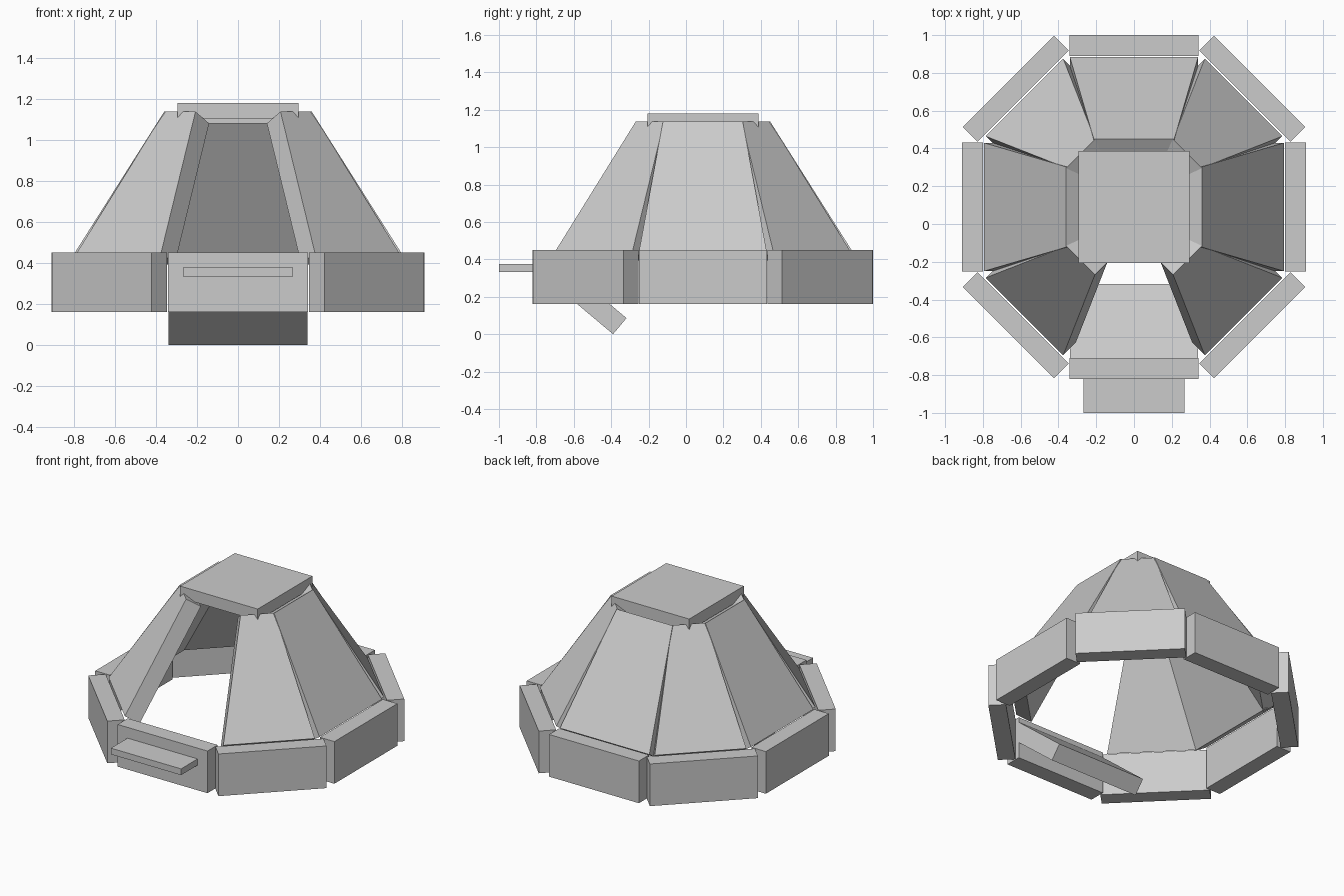
import bpy, bmesh, math
from mathutils import Matrix, Vector

if "Cube" in bpy.data.objects:
    bpy.data.objects.remove(bpy.data.objects["Cube"])

CY = 0.09   # y of the octagon's centre

grey = bpy.data.materials.new("plain grey")
grey.diffuse_color = (0.6, 0.6, 0.6, 1)
grey.use_nodes = True
grey.node_tree.nodes["Principled BSDF"].inputs["Base Color"].default_value = grey.diffuse_color


def add(name, verts, mat=Matrix()):
    """Eight-cornered solid: four bottom corners, then four top corners."""
    bm = bmesh.new()
    v = [bm.verts.new(mat @ Vector(p)) for p in verts]
    for f in ((3, 2, 1, 0), (4, 5, 6, 7), (0, 1, 5, 4), (1, 2, 6, 5), (2, 3, 7, 6), (3, 0, 4, 7)):
        bm.faces.new([v[i] for i in f])
    bmesh.ops.recalc_face_normals(bm, faces=bm.faces)
    me = bpy.data.meshes.new(name)
    bm.to_mesh(me)
    bm.free()
    me.materials.append(grey)
    ob = bpy.data.objects.new(name, me)
    bpy.context.collection.objects.link(ob)
    return ob


def box(name, x0, x1, y0, y1, z0, z1, mat=Matrix()):
    return add(name, [(x, y, z) for z in (z0, z1)
                      for x, y in ((x0, y0), (x1, y0), (x1, y1), (x0, y1))], mat)


def roof_panel(name, r0, h0, r1, h1, mat, t=0.11, z0=0.45, z1=1.137):
    """Tapered leaning slab whose outer face runs from radius r0 up to r1."""
    n = Vector((z1 - z0, 0, r0 - r1)).normalized() * t
    pts = []
    for r, h, z in ((r0, h0, z0), (r1, h1, z1)):
        a, b = Vector((r, -h, z)), Vector((r, h, z))
        pts += [a, b, b - n, a - n]
    return add(name, pts, mat)


# Octagonal ring of wall blocks with leaning roof panels (front left open)
for i in range(8):
    turn = Matrix.Translation((0, CY, 0)) @ Matrix.Rotation(math.radians(45 * i), 4, 'Z')
    diagonal = i % 2
    r = 0.885 if diagonal else 0.855
    box(f"wall_block_{i}", r - 0.055, r + 0.055, -0.342, 0.342, 0.16, 0.45, turn)
    if i == 6:
        continue
    if diagonal:
        roof_panel(f"roof_panel_{i}", 0.82, 0.29, 0.40, 0.107, turn)
    else:
        roof_panel(f"roof_panel_{i}", 0.795, 0.34, 0.36, 0.213, turn)

# Square cap on top
box("top_cap", -0.295, 0.295, CY - 0.297, CY + 0.297, 1.10, 1.18)

# Front shelf
box("front_shelf", -0.267, 0.267, -1.0, -0.80, 0.333, 0.376)

# Tilted slab sloping down inside the front block
tilt = Matrix.Translation((0, -0.39, 0.0)) @ Matrix.Rotation(math.radians(-40), 4, 'X')
box("tilted_slab", -0.34, 0.34, -0.52, 0, 0, 0.112, tilt)
